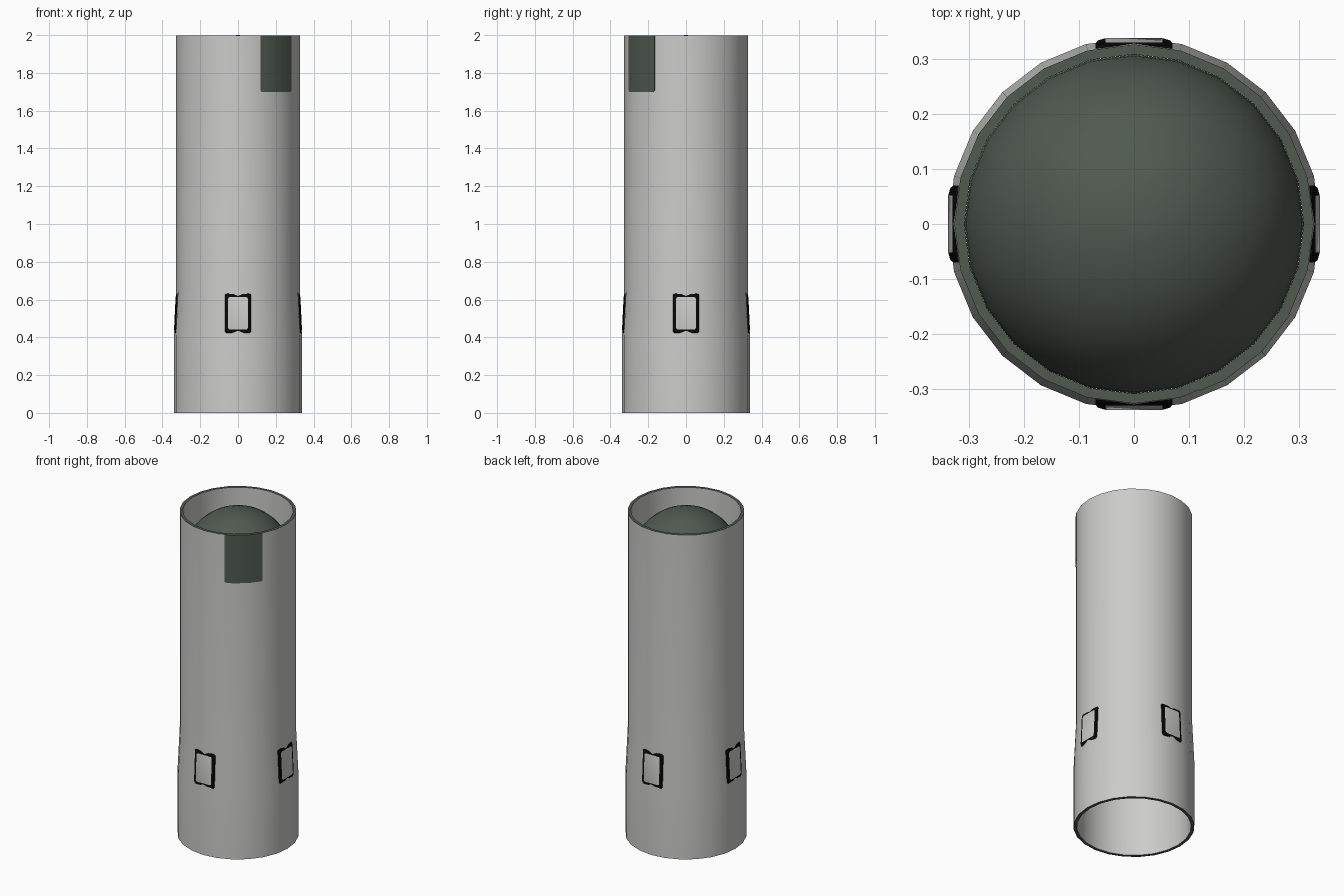
import bpy, bmesh, math
from mathutils import Matrix, Vector

if "Cube" in bpy.data.objects:
    bpy.data.objects.remove(bpy.data.objects["Cube"])

SIDES = 24
TOP = 1.997


def material(name, rgb):
    m = bpy.data.materials.new(name)
    m.diffuse_color = (*rgb, 1)
    m.use_nodes = True
    m.node_tree.nodes["Principled BSDF"].inputs["Base Color"].default_value = m.diffuse_color
    return m


GREY = material("light grey", (0.6, 0.6, 0.59))
GREEN = material("dark grey green", (0.08, 0.1, 0.08))
BLACK = material("black", (0.003, 0.003, 0.003))


def finish(name, bm, mats):
    me = bpy.data.meshes.new(name)
    bm.to_mesh(me)
    bm.free()
    for m in mats:
        me.materials.append(m)
    ob = bpy.data.objects.new(name, me)
    bpy.context.collection.objects.link(ob)
    bpy.ops.object.select_all(action='DESELECT')
    ob.select_set(True)
    bpy.context.view_layer.objects.active = ob
    bpy.ops.object.shade_smooth_by_angle(angle=math.radians(30))
    return ob


def lathe(name, profile, mats, closed, rule=None):
    """Revolve a (radius, z) profile round the z axis."""
    bm = bmesh.new()
    vs = [bm.verts.new((r, 0, z)) for r, z in profile]
    es = [bm.edges.new(p) for p in zip(vs, vs[1:])]
    if closed:
        es.append(bm.edges.new((vs[-1], vs[0])))
    bmesh.ops.spin(bm, geom=vs + es, cent=(0, 0, 0), axis=(0, 0, 1),
                   angle=math.tau, steps=SIDES, use_duplicate=False)
    bmesh.ops.remove_doubles(bm, verts=bm.verts, dist=1e-4)
    bmesh.ops.recalc_face_normals(bm, faces=bm.faces)
    if rule:
        for f in bm.faces:
            f.material_index = rule(f)
    return finish(name, bm, mats)


# Open tube with a wider foot; its flat end rims are dark
lathe("tube", [(0.32, 0), (0.339, 0), (0.339, 0.4), (0.327, 0.65),
               (0.327, TOP), (0.309, TOP), (0.309, 0.65), (0.32, 0.4)],
      [GREY, GREEN], True, lambda f: int(abs(f.normal.z) > 0.9))

# Rounded nose inside the mouth of the tube
R = 0.3088
arc = [(R * math.cos(a), 2 - R + R * math.sin(a))
       for a in (math.radians(7.5 * i) for i in range(13))]
arc[-1] = (0, 2)
lathe("inner_dome", [(0, 2 - R)] + arc, [GREEN], False)

# Thin dark plate wrapped on the outside, just under the rim
bm = bmesh.new()
apothem = 0.327 * math.cos(math.pi / SIDES)
rows = []
for deg in (-68.6, -67.5, -60, -45, -31.5, -30.4):
    a = math.radians(deg)
    off = math.radians((deg % 15) - 7.5)
    end = deg in (-68.6, -30.4)
    row = []
    for grow in (-0.002, 0.002):
        r = apothem / math.cos(off) + grow
        for z in (1.707 if end else 1.7, TOP):
            row.append(bm.verts.new((r * math.cos(a), r * math.sin(a), z)))
    rows.append(row)
loop = (0, 1, 3, 2)
for p, q in zip(rows, rows[1:]):
    for i in range(4):
        a, b = loop[i], loop[(i + 1) % 4]
        bm.faces.new((p[a], p[b], q[b], q[a]))
for row in (rows[0], rows[-1]):
    bm.faces.new([row[i] for i in loop])
bmesh.ops.recalc_face_normals(bm, faces=bm.faces)
finish("side_plate", bm, [GREEN])


def rounded(w, h, r):
    """Outline of a rounded rectangle with half sizes w and h."""
    pts = []
    for sx, sy, start in ((1, 1, 0), (-1, 1, 90), (-1, -1, 180), (1, -1, 270)):
        for k in range(4):
            a = math.radians(start + 30 * k)
            pts.append((sx * (w - r) + r * math.cos(a),
                        sy * (h - r) + r * math.sin(a)))
    return pts


# Four raised panels on the tapered band, each with a black sloping border
tilt = math.atan2(0.012, 0.25)
for i, side in enumerate(("right", "back", "left", "front")):
    bm = bmesh.new()
    rings = []
    for w, h, r, depth in ((0.07, 0.106, 0.014, -0.009),
                           (0.066, 0.102, 0.014, -0.003),
                           (0.052, 0.086, 0.01, 0.0015)):
        rings.append([bm.verts.new((depth, x, y)) for x, y in rounded(w, h, r)])
    for p, q in zip(rings, rings[1:]):
        for k in range(len(p)):
            n = (k + 1) % len(p)
            bm.faces.new((p[k], p[n], q[n], q[k])).material_index = 1
    bm.faces.new(rings[-1])
    place = (Matrix.Rotation(i * math.pi / 2, 4, 'Z')
             @ Matrix.Translation(Vector((0.333, 0, 0.527)))
             @ Matrix.Rotation(-tilt, 4, 'Y'))
    bmesh.ops.transform(bm, matrix=place, verts=bm.verts)
    bmesh.ops.recalc_face_normals(bm, faces=bm.faces)
    finish("panel_" + side, bm, [GREY, BLACK])
